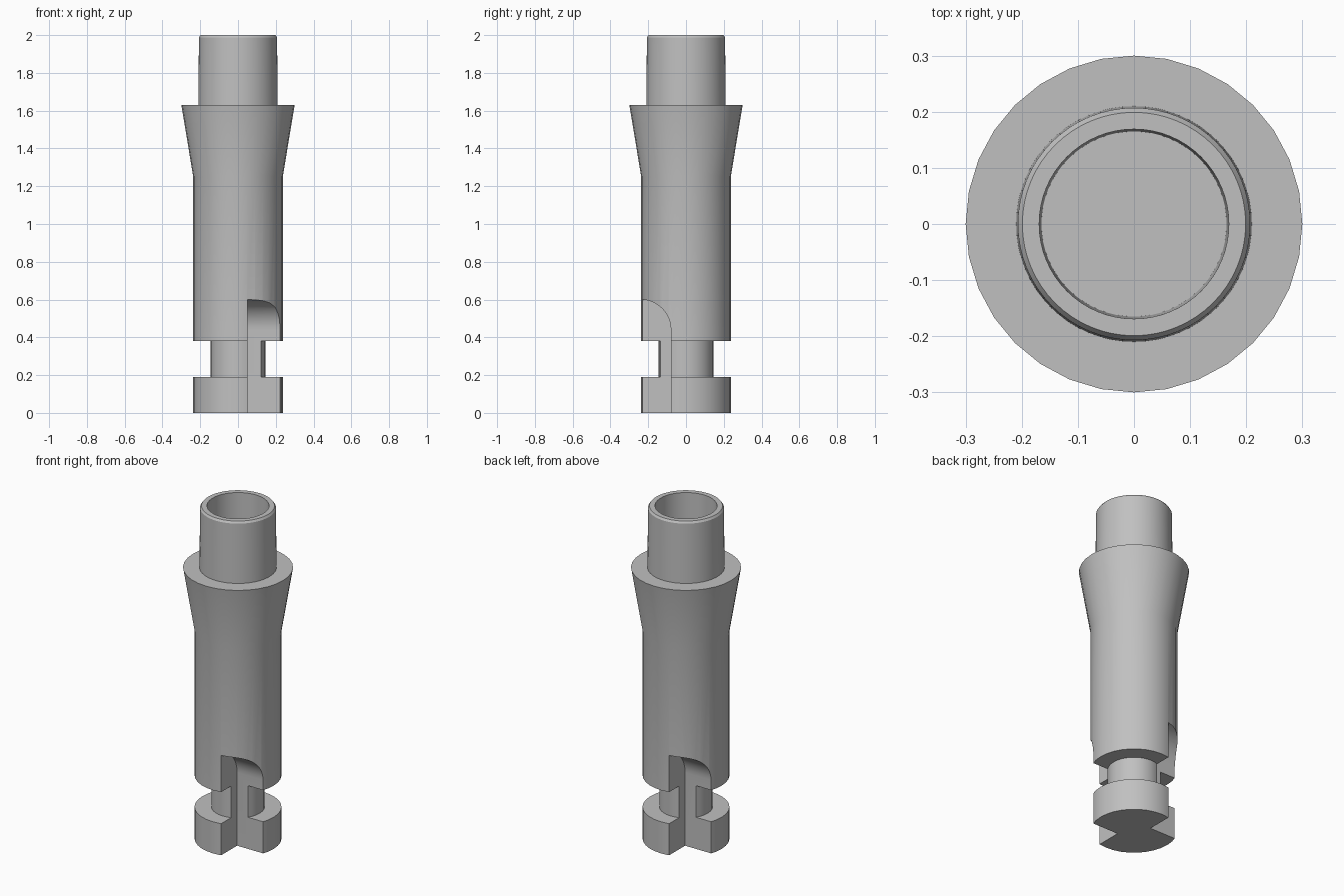
import bpy, bmesh, math

if "Cube" in bpy.data.objects:
    bpy.data.objects.remove(bpy.data.objects["Cube"], do_unlink=True)

grey = bpy.data.materials.new("plain grey")
grey.use_nodes = True
colour = (0.53, 0.53, 0.53, 1)
grey.diffuse_color = colour
grey.node_tree.nodes["Principled BSDF"].inputs["Base Color"].default_value = colour


def make_object(name, bm):
    bmesh.ops.remove_doubles(bm, verts=bm.verts, dist=1e-5)
    bmesh.ops.recalc_face_normals(bm, faces=bm.faces)
    mesh = bpy.data.meshes.new(name)
    bm.to_mesh(mesh)
    bm.free()
    mesh.materials.append(grey)
    obj = bpy.data.objects.new(name, mesh)
    bpy.context.collection.objects.link(obj)
    return obj


def lathe(name, profile, steps):
    """Spin a list of (radius, height) points around the z axis."""
    bm = bmesh.new()
    verts = [bm.verts.new((r, 0, z)) for r, z in profile]
    edges = [bm.edges.new(pair) for pair in zip(verts, verts[1:])]
    bmesh.ops.spin(bm, geom=verts + edges, cent=(0, 0, 0), axis=(0, 0, 1),
                   angle=math.tau, steps=steps, use_duplicate=False)
    return make_object(name, bm)


def smooth(obj):
    bpy.ops.object.select_all(action="DESELECT")
    obj.select_set(True)
    bpy.context.view_layer.objects.active = obj
    bpy.ops.object.shade_smooth_by_angle(angle=math.radians(25))


# Solid body: foot disc, narrow neck, straight shank and flared collar
body = lathe("body", [(0, 0), (0.237, 0), (0.237, 0.19), (0.145, 0.19),
                      (0.145, 0.38), (0.237, 0.38), (0.237, 1.25),
                      (0.3, 1.63), (0, 1.63)], 32)

# Round-topped corner notches on opposite sides of the foot
radius = 0.16
arc = [(-0.24 + radius * math.cos(a), 0.44 + radius * math.sin(a))
       for a in (math.pi / 2 * i / 12 for i in range(13))]
outline = [(-0.4, -0.1), (-0.08, -0.1)] + arc + [(-0.4, 0.6)]
bm = bmesh.new()
for side in (1, -1):
    face = bm.faces.new([bm.verts.new((side * 0.05, side * y, z)) for y, z in outline])
    grown = bmesh.ops.extrude_face_region(bm, geom=[face], use_keep_orig=True)["geom"]
    bmesh.ops.translate(bm, vec=(side * 0.35, 0, 0),
                        verts=[g for g in grown if isinstance(g, bmesh.types.BMVert)])
cutter = make_object("notch_cutter", bm)
cutter.hide_render = True

cut = body.modifiers.new("notches", "BOOLEAN")
cut.operation = "DIFFERENCE"
cut.solver = "EXACT"
cut.object = cutter
bpy.context.view_layer.objects.active = body
bpy.ops.object.modifier_apply(modifier=cut.name)
bpy.data.objects.remove(cutter, do_unlink=True)
smooth(body)

# Hollow spigot with a bevelled rim, standing on the collar
spigot = lathe("spigot_tube", [(0.165, 1.63), (0.21, 1.63), (0.207, 1.988),
                               (0.199, 2.0), (0.169, 2.0), (0.165, 1.63)], 64)
smooth(spigot)
